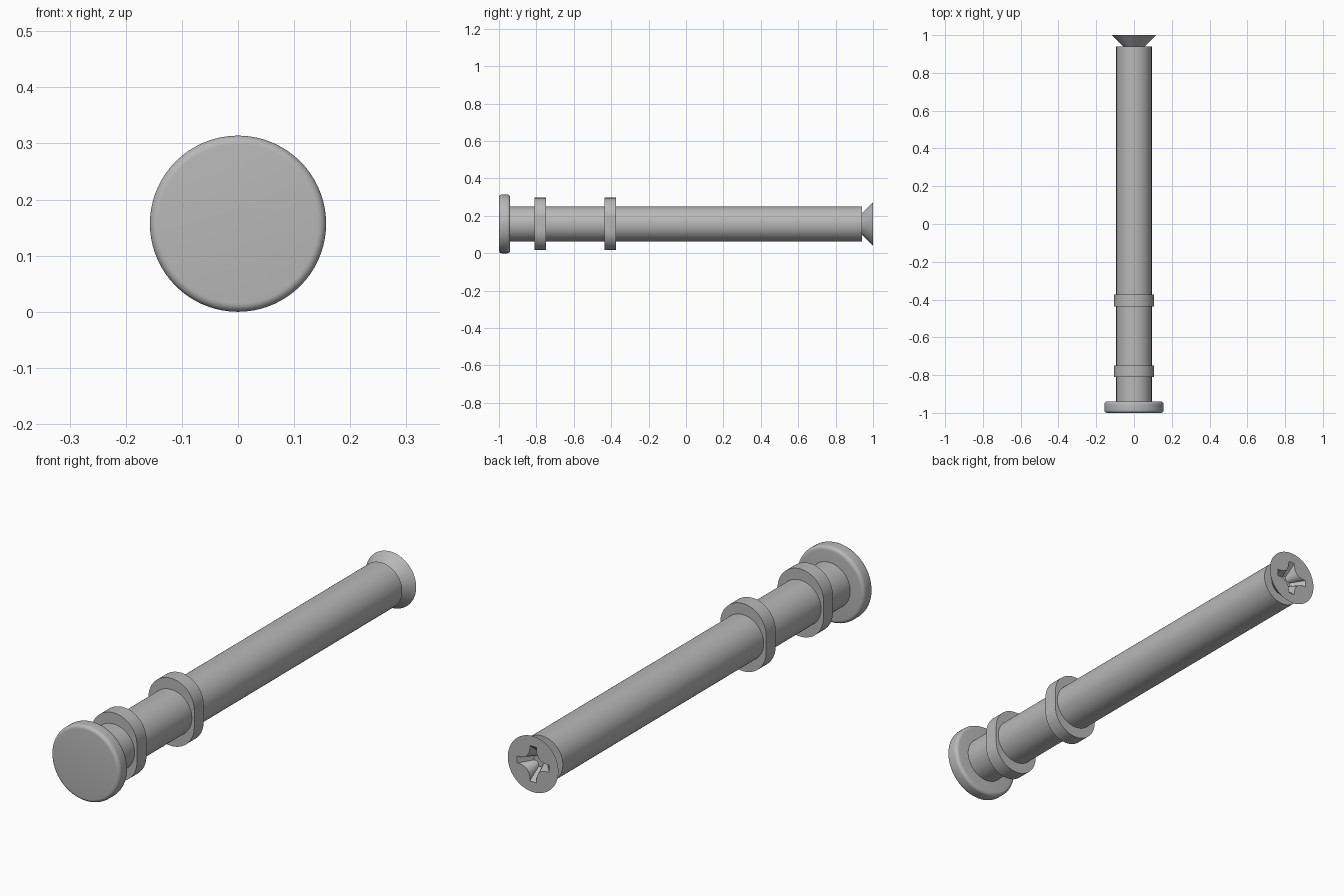
import bpy, bmesh
from math import sin, cos, pi, radians
from mathutils import Vector

AXIS_Z = 0.157
SEGMENTS = 72

cube = bpy.data.objects.get("Cube")
if cube:
    bpy.data.objects.remove(cube, do_unlink=True)

grey = bpy.data.materials.new("mid_grey")
grey.use_nodes = True
grey.diffuse_color = (0.48, 0.48, 0.48, 1)
grey.node_tree.nodes["Principled BSDF"].inputs["Base Color"].default_value = (0.48, 0.48, 0.48, 1)


def loft(name, sections):
    """Join closed (x, z) outlines placed along y, capping both ends."""
    bm = bmesh.new()
    rings = [[bm.verts.new((x, y, z + AXIS_Z)) for x, z in outline] for y, outline in sections]
    for a, b in zip(rings, rings[1:]):
        for i in range(len(a)):
            j = (i + 1) % len(a)
            bm.faces.new((a[i], a[j], b[j], b[i]))
    bm.faces.new(rings[0])
    bm.faces.new(rings[-1])
    bmesh.ops.recalc_face_normals(bm, faces=bm.faces)
    mesh = bpy.data.meshes.new(name)
    bm.to_mesh(mesh)
    bm.free()
    mesh.materials.append(grey)
    obj = bpy.data.objects.new(name, mesh)
    bpy.context.collection.objects.link(obj)
    return obj


def select_only(obj):
    bpy.ops.object.select_all(action="DESELECT")
    obj.select_set(True)
    bpy.context.view_layer.objects.active = obj


def smooth(obj):
    select_only(obj)
    bpy.ops.object.shade_smooth_by_angle(angle=radians(30))


def circle(r):
    return [(r * cos(2 * pi * i / SEGMENTS), r * sin(2 * pi * i / SEGMENTS)) for i in range(SEGMENTS)]


def stadium(r, straight):
    """Upright slot outline: two half circles joined by flat sides."""
    half = SEGMENTS // 2
    top = [(r * cos(pi * i / half), straight + r * sin(pi * i / half)) for i in range(half + 1)]
    return top + [(-x, -z) for x, z in top]


def cross(length, width, core):
    """Four-armed outline with curved webs between the arms."""
    points = []
    start, middle, end = Vector((length, width)), Vector((core, core)), Vector((width, length))
    for quarter in range(4):
        c, s = (1, 0, -1, 0)[quarter], (0, 1, 0, -1)[quarter]
        for i in range(7):
            t = i / 6
            p = start * (1 - t) ** 2 + middle * 2 * t * (1 - t) + end * t ** 2
            points.append((p.x * c - p.y * s, p.x * s + p.y * c))
    return points


# Round head with softened rims
radius, rim = 0.157, 0.015
arc = [(rim * (1 - cos(pi / 2 * i / 6)), rim * (1 - sin(pi / 2 * i / 6))) for i in range(7)]
front = [(-1 + dy, circle(radius - dr)) for dy, dr in arc]
back = [(-0.94 - dy, circle(radius - dr)) for dy, dr in reversed(arc)]
smooth(loft("round_head", front + back))

# Long shaft
smooth(loft("shaft", [(-0.96, circle(0.094)), (0.94, circle(0.094))]))

# Two slot-shaped collars
for name, y in (("front_collar", -0.78), ("rear_collar", -0.405)):
    slot = stadium(0.105, 0.035)
    smooth(loft(name, [(y - 0.031, slot), (y + 0.031, slot)]))

# Countersunk screw end with a cross recess
screw = loft("countersunk_end", [(0.925, circle(0.057)), (0.94, circle(0.057)), (1.0, circle(0.116))])
cutter = loft("recess_cutter", [(0.95, cross(0.03, 0.009, 0.009)),
                                (1.01, cross(0.082, 0.016, 0.012))])
cutter.hide_render = True
cut = screw.modifiers.new("recess", "BOOLEAN")
cut.operation = "DIFFERENCE"
cut.solver = "EXACT"
cut.object = cutter
select_only(screw)
bpy.ops.object.modifier_apply(modifier=cut.name)
bpy.data.objects.remove(cutter, do_unlink=True)
smooth(screw)
